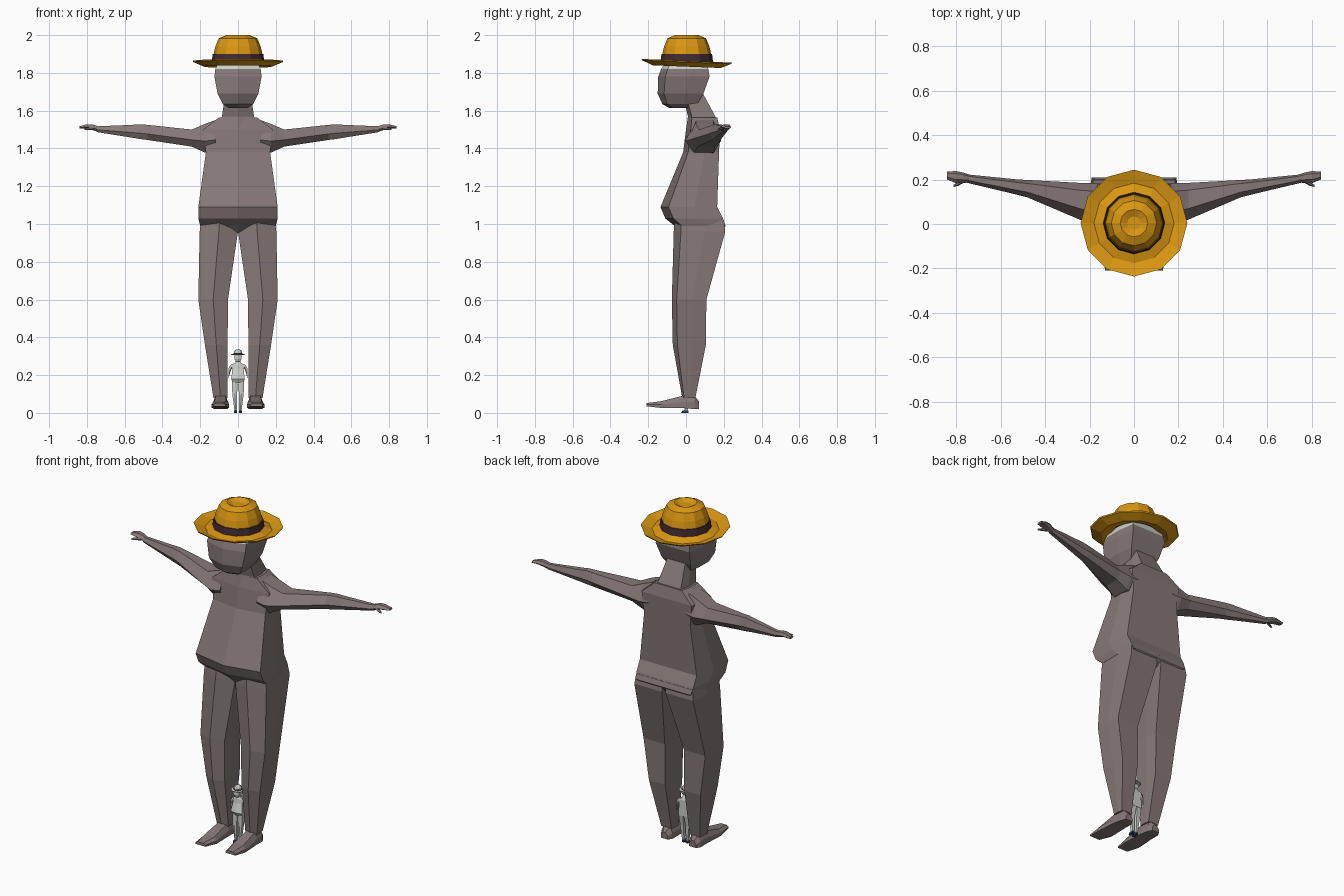
import bpy, bmesh, math
from mathutils import Vector


def mat(name, rgb):
    m = bpy.data.materials.new(name)
    m.diffuse_color = (*rgb, 1)
    return m


SKIN = mat("warm grey", (0.235, 0.19, 0.185))
STRAW = mat("straw yellow", (0.70, 0.31, 0.006))
BAND = mat("dark plum", (0.055, 0.025, 0.03))
PALE = mat("pale grey", (0.60, 0.62, 0.58))
NAVY = mat("dark blue", (0.03, 0.04, 0.12))

# unit cross-sections: (side, depth 0 front..1 back) and (-1..1, -1..1)
BODY = [(0, 0), (1, .14), (1, .6), (.88, 1), (-.88, 1), (-1, .6), (-1, .14)]
LIMB = [(-1, -.2), (-.5, -1), (.6, -1), (1, -.2), (.6, 1), (-.4, 1)]


def loft(name, rings, mats, rule=None, mirror=False):
    """Skin a list of equal-length point rings and cap both ends."""
    bm = bmesh.new()
    loops = [[bm.verts.new(p) for p in r] for r in rings]
    n = len(loops[0])
    for a, b in zip(loops, loops[1:]):
        for i in range(n):
            bm.faces.new((a[i], a[(i + 1) % n], b[(i + 1) % n], b[i]))
    bm.faces.new(loops[0])
    bm.faces.new(loops[-1])
    if mirror:
        geo = bmesh.ops.duplicate(bm, geom=bm.verts[:] + bm.edges[:] + bm.faces[:])["geom"]
        for v in geo:
            if isinstance(v, bmesh.types.BMVert):
                v.co.x *= -1
    bmesh.ops.recalc_face_normals(bm, faces=bm.faces)
    if rule:
        for f in bm.faces:
            f.material_index = rule(f.calc_center_median())
    me = bpy.data.meshes.new(name)
    bm.to_mesh(me)
    bm.free()
    for m in mats:
        me.materials.append(m)
    ob = bpy.data.objects.new(name, me)
    bpy.context.collection.objects.link(ob)
    return ob


def upright(rows, s=1.0):
    """Rows of z, x left, x right, y front, y back."""
    out = []
    for z, x0, x1, yf, yb in rows:
        c, w = (x0 + x1) / 2, (x1 - x0) / 2
        out.append([Vector((c + u * w, yf + v * (yb - yf), z)) * s for u, v in BODY])
    return out


def sym(rows):
    return upright([(z, -w, w, a, b) for z, w, a, b in rows])


def sideways(rows):
    """Rows of x, y front, y back, z low, z high."""
    return [[Vector((x, (a + b) / 2 + u * (b - a) / 2, (c + d) / 2 + v * (d - c) / 2))
             for u, v in LIMB] for x, a, b, c, d in rows]


def lathe(profile, n=12, tilt=0.0):
    rings = []
    for r, z in profile:
        ring = []
        for i in range(n):
            t = 2 * math.pi * i / n
            y = r * math.sin(t)
            ring.append(Vector((r * math.cos(t), y, z - (tilt * y if r > .16 else 0))))
        rings.append(ring)
    return rings


# torso with belly and hips
loft("torso", sym([(.955, .10, -.03, .18), (.99, .20, -.06, .21), (1.03, .21, -.11, .195),
                   (1.09, .21, -.135, .165), (1.38, .17, -.015, .175),
                   (1.50, .185, 0, .18), (1.565, .10, .01, .165)]), [SKIN])
loft("neck", sym([(1.50, .10, .0, .175), (1.57, .085, .01, .155), (1.70, .065, -.02, .085)]), [SKIN])

# head, with a pale cap of faces just under the hat
loft("head", sym([(1.615, .05, -.09, .03), (1.635, .08, -.125, .06), (1.69, .108, -.15, .092),
                  (1.78, .125, -.147, .125), (1.82, .12, -.132, .118), (1.87, .10, -.10, .10)]),
     [SKIN, PALE], lambda c: int(c.z > 1.825))

# legs
loft("legs", upright([(1.02, .0, .195, -.06, .20), (.96, .0, .203, -.065, .208),
                      (.60, .053, .21, -.075, .108), (.36, .055, .175, -.07, .105),
                      (.08, .055, .13, -.02, .05)]), [SKIN], mirror=True)

# feet, lofted from heel to toe
feet = []
for y, x0, x1, z0, z1 in [(.07, .07, .115, .022, .06), (.045, .057, .127, .02, .09),
                          (-.01, .052, .132, .025, .092), (-.13, .048, .14, .026, .062),
                          (-.21, .065, .13, .035, .052)]:
    feet.append([(x0, y, z0), (x1, y, z0), (x1, y, (z0 + z1) / 2),
                 (x1 - .015, y, z1), (x0 + .015, y, z1), (x0, y, (z0 + z1) / 2)])
loft("feet", feet, [SKIN], mirror=True)

# arms, hands and thumbs
loft("arms", sideways([(.12, .0, .18, 1.375, 1.55), (.175, -.005, .185, 1.378, 1.53),
                       (.245, .02, .185, 1.41, 1.50), (.48, .12, .198, 1.445, 1.525),
                       (.52, .13, .20, 1.45, 1.528), (.56, .14, .204, 1.457, 1.525),
                       (.75, .185, .223, 1.487, 1.517)]), [SKIN], mirror=True)
loft("hands", sideways([(.74, .186, .222, 1.488, 1.517), (.77, .185, .232, 1.497, 1.527),
                        (.80, .183, .238, 1.505, 1.528), (.84, .20, .236, 1.505, 1.517)]),
     [SKIN], mirror=True)
loft("thumbs", sideways([(.765, .185, .205, 1.497, 1.513), (.79, .172, .19, 1.497, 1.510),
                         (.812, .166, .176, 1.497, 1.505)]), [SKIN], mirror=True)

# hat: hollow crown and curled brim in one lathe
hat = loft("hat", lathe([(.05, 1.97), (.11, 1.90), (.125, 1.845), (.18, 1.833), (.236, 1.857),
                         (.24, 1.864), (.18, 1.845), (.135, 1.862), (.128, 1.905),
                         (.12, 1.94), (.102, 1.983), (.062, 2.0), (.03, 1.985)], tilt=.04), [STRAW])
band = loft("hat_band", lathe([(.139, 1.86), (.134, 1.90), (.124, 1.90), (.124, 1.86)]), [BAND])
for ob in (hat, band):
    ob.location.y = .004

# small standing figure between the feet
loft("figurine_legs", upright([(.0, .004, .020, -.026, .012), (.012, .004, .020, -.018, .012),
                               (.013, .006, .019, -.008, .010), (.10, .005, .030, -.011, .014),
                               (.17, .0, .033, -.012, .026)]),
     [PALE, NAVY], lambda c: int(c.z < .0126), mirror=True)
loft("figurine_torso", sym([(.16, .030, -.012, .026), (.18, .036, -.024, .026),
                            (.23, .030, -.008, .026), (.255, .034, -.004, .026),
                            (.265, .014, .0, .022), (.28, .011, .0, .014)]), [PALE])
loft("figurine_head", sym([(.270, .010, -.018, .006), (.285, .018, -.024, .015),
                           (.300, .020, -.024, .020), (.312, .016, -.018, .016)]), [PALE])
loft("figurine_arms", sideways([(.02, .0, .024, .232, .260), (.035, .002, .024, .232, .256),
                                (.044, .004, .022, .205, .248), (.050, .002, .018, .180, .235)]),
     [PALE], mirror=True)
loft("figurine_hat", lathe([(.022, .306), (.036, .308), (.038, .311), (.022, .312),
                            (.020, .325), (.016, .331), (.008, .335)]), [PALE])
loft("figurine_hat_band", lathe([(.0235, .312), (.0225, .317), (.018, .317), (.018, .312)]), [BAND])
